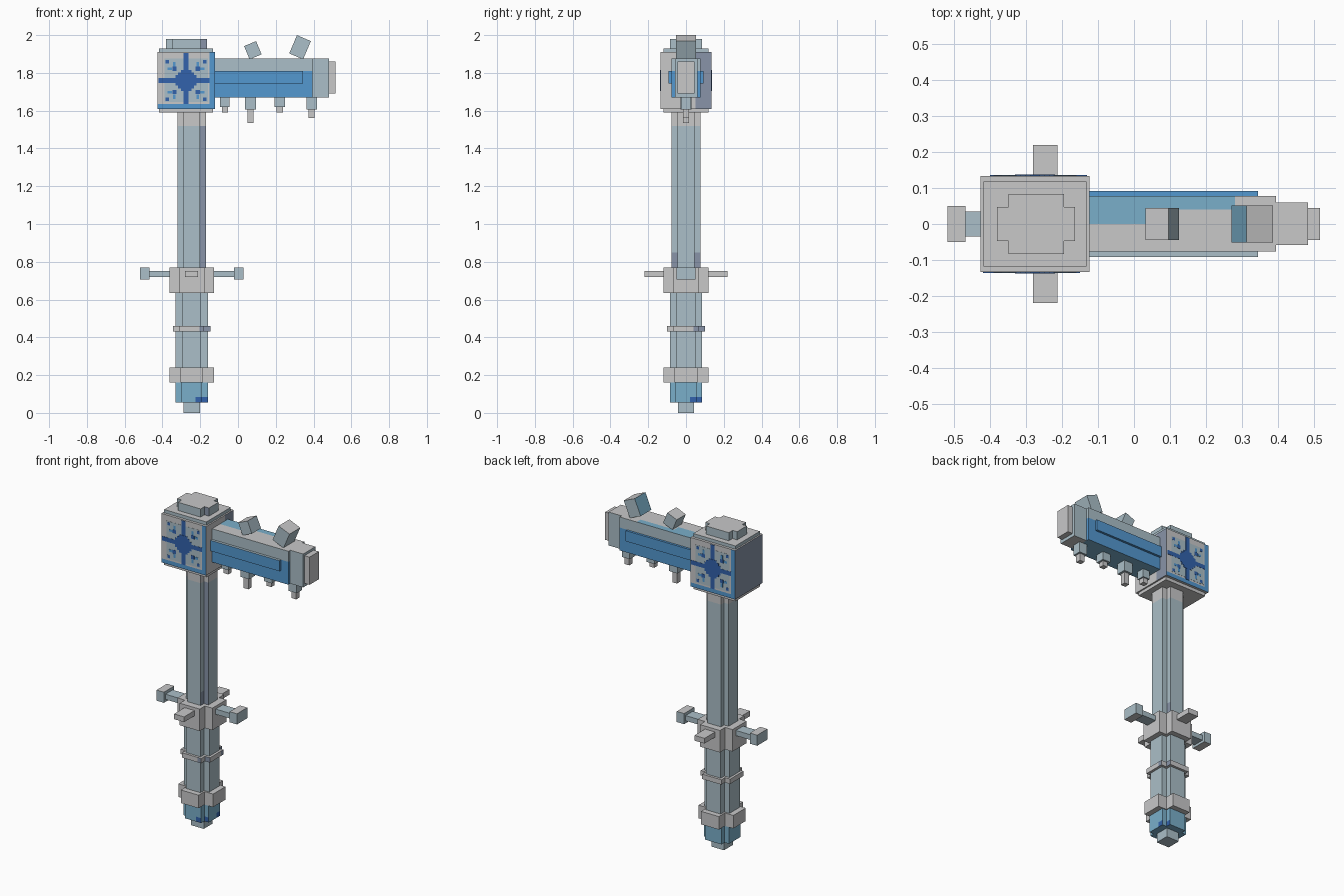
import bpy, bmesh, math
from mathutils import Matrix, Vector

if "Cube" in bpy.data.objects:
    bpy.data.objects.remove(bpy.data.objects["Cube"])


def material(name, rgb):
    lin = [(v / 255 / 12.92) if v < 11 else ((v / 255 + 0.055) / 1.055) ** 2.4 for v in rgb]
    m = bpy.data.materials.new(name)
    m.use_nodes = True
    m.diffuse_color = (*lin, 1)
    m.node_tree.nodes["Principled BSDF"].inputs["Base Color"].default_value = (*lin, 1)
    return m


MATS = [material("pale grey", (200, 200, 201)), material("steel blue", (171, 191, 200)),
        material("slate", (136, 148, 168)), material("light blue", (122, 175, 202)),
        material("mid blue", (84, 152, 208)), material("dark blue", (50, 98, 172))]
GREY, STEEL, SLATE, LIGHT, MID, DARK = range(6)
CX = -0.245   # shaft axis
HX = -0.275   # head centre


def finish(name, bm, colour, cuts=()):
    """Cut along axis planes, then colour by index or by rule(centre, normal)."""
    for axis, pos in cuts:
        n = Vector([float(i == "xyz".index(axis)) for i in range(3)])
        bmesh.ops.bisect_plane(bm, geom=bm.verts[:] + bm.edges[:] + bm.faces[:],
                               plane_co=n * pos, plane_no=n)
    bmesh.ops.recalc_face_normals(bm, faces=bm.faces[:])
    for f in bm.faces:
        f.material_index = colour(f.calc_center_median(), f.normal) if callable(colour) else colour
    me = bpy.data.meshes.new(name)
    bm.to_mesh(me)
    bm.free()
    for m in MATS:
        me.materials.append(m)
    ob = bpy.data.objects.new(name, me)
    bpy.context.collection.objects.link(ob)
    return ob


def box(name, x, y, z, colour, cuts=()):
    bm = bmesh.new()
    size = [b - a for a, b in (x, y, z)]
    mid = Vector([(a + b) / 2 for a, b in (x, y, z)])
    bmesh.ops.create_cube(bm, size=1, matrix=Matrix.Translation(mid) @ Matrix.Diagonal((*size, 1)))
    return finish(name, bm, colour, cuts)


def cross(name, cx, outer, inner, z, colour, cuts=()):
    """Prism with a plus-shaped section; outer and inner are (x, y) half widths."""
    (ox, oy), (ix, iy) = outer, inner
    bm = bmesh.new()
    quarter = [(ox, iy), (ix, iy), (ix, oy)]
    pts = (quarter + [(-a, b) for a, b in reversed(quarter)]
           + [(-a, -b) for a, b in quarter] + [(a, -b) for a, b in reversed(quarter)])
    face = bm.faces.new([bm.verts.new((cx + a, b, z[0])) for a, b in pts])
    ext = bmesh.ops.extrude_face_region(bm, geom=[face])
    bmesh.ops.translate(bm, vec=(0, 0, z[1] - z[0]),
                        verts=[v for v in ext["geom"] if isinstance(v, bmesh.types.BMVert)])
    return finish(name, bm, colour, cuts)


def column(name, half, core, z, colour, cuts=()):
    return cross(name, CX, (half, half), (core, core), z, colour, cuts)


# Colour rules
def trim(c, n):
    return SLATE if c.x > CX + 0.04 and n.y < -0.5 or c.y > 0.04 and n.x > 0.5 else GREY


def shaft_rule(c, n):
    if c.z > 1.52:
        return GREY
    if n.y < -0.5 and c.x > CX + 0.045:
        return SLATE
    if n.x > 0.5 and abs(c.y) > 0.045 and c.z < 0.85:
        return SLATE
    return STEEL


def pommel_rule(c, n):
    corner = c.z < 0.085 and (c.x > CX + 0.02 and n.y < -0.5 or c.y > 0.02 and n.x > 0.5)
    return DARK if corner else LIGHT


def head_rule(c, n):
    if abs(n.y) > 0.5:
        side = (c.x - HX) * -n.y
        return MID if side > 0.125 or c.z < 1.635 else GREY
    if n.x > 0.5:
        return SLATE if c.y > 0.05 else GREY
    return SLATE if n.x < -0.5 else GREY


def beam_rule(c, n):
    if n.z > 0.5:
        return LIGHT if c.y > 0.04 and c.x < 0.28 or c.y > 0 and c.x < 0.05 else GREY
    if n.z < -0.5:
        return LIGHT
    return MID if c.z < 1.81 else STEEL


def top_grey(c, n):
    return GREY if abs(n.z) > 0.5 else STEEL


# Handle, from the tip upward
box("pommel_tip", (CX - 0.043, CX + 0.043), (-0.043, 0.043), (0, 0.055), STEEL)
column("pommel", 0.085, 0.055, (0.055, 0.16), pommel_rule,
       [("z", 0.085), ("x", CX + 0.02), ("y", 0.02)])
column("pommel_collar", 0.118, 0.06, (0.16, 0.24), GREY)
column("grip", 0.085, 0.05, (0.24, 0.635), STEEL)
column("grip_ring", 0.1, 0.065, (0.43, 0.46), trim, [("x", CX + 0.04), ("y", 0.04)])
column("guard_collar", 0.118, 0.068, (0.635, 0.77), GREY)
column("shaft", 0.076, 0.045, (0.77, 1.59), shaft_rule, [("z", 1.52), ("z", 0.85)])

# Guard arms
for s, side in ((-1, "right"), (1, "left")):
    span = lambda a, b: tuple(sorted((CX + s * a, CX + s * b)))
    box(f"{side}_guard_arm", span(0.11, 0.23), (-0.035, 0.035), (0.72, 0.752), STEEL)
    box(f"{side}_guard_end", span(0.223, 0.273), (-0.05, 0.05), (0.705, 0.77), top_grey)
    box(("front" if s < 0 else "back") + "_guard_arm", (CX - 0.035, CX + 0.033),
        tuple(sorted((s * 0.11, s * 0.22))), (0.72, 0.752), GREY)

# Head block with stepped plates
box("head", (HX - 0.152, HX + 0.152), (-0.134, 0.134), (1.61, 1.91), head_rule,
    [("z", 1.635), ("x", HX - 0.125), ("x", HX + 0.125), ("y", 0.05)])
for name, z, col in (("head_top_plate", (1.91, 1.93), top_grey), ("head_bottom_plate", (1.59, 1.61), GREY)):
    box(name, (HX - 0.143, HX + 0.143), (-0.118, 0.118), z, col)
cross("head_cap", HX + 0.003, (0.108, 0.084), (0.077, 0.047), (1.93, 1.98),
      lambda c, n: GREY if n.z > 0.5 else (SLATE if n.y < -0.5 and c.x > HX + 0.05 else STEEL))

# Star emblems on the front and back of the head: thin plates, fourfold pattern
for face, s in (("front", -1), ("back", 1)):
    def plate(name, u, w, half_u, half_w, colour, lift):
        x, z, y = HX - s * u, 1.76 + w, s * (0.134 + lift)
        box(f"{face}_{name}", (x - half_u, x + half_u), tuple(sorted((s * 0.13, y))),
            (z - half_w, z + half_w), colour)

    plate("emblem_panel", 0, 0, 0.115, 0.115, STEEL, 0.001)
    plate("star_bar_upright", 0, 0.01, 0.013, 0.135, DARK, 0.002)
    plate("star_bar_level", -0.01, 0, 0.135, 0.013, DARK, 0.002)
    plate("star_core_wide", 0, 0, 0.055, 0.028, DARK, 0.003)
    plate("star_core_tall", 0, 0, 0.028, 0.055, DARK, 0.003)
    plate("star_core", 0, 0, 0.042, 0.042, DARK, 0.003)
    for a in (-1, 1):
        for b in (-1, 1):
            plate("star_dot", a * 0.062, b * 0.062, 0.011, 0.011, DARK, 0.002)
            plate("star_tip", a * 0.1, b * 0.1, 0.009, 0.009, DARK, 0.002)
            plate("star_barb_outer", a * 0.086, b * 0.062, 0.012, 0.007, MID, 0.002)
            plate("star_barb_upper", a * 0.062, b * 0.086, 0.007, 0.012, MID, 0.002)

# Beam with side rails and stepped end
box("beam", (-0.123, 0.395), (-0.076, 0.078), (1.67, 1.875), beam_rule,
    [("z", 1.81), ("x", 0.05), ("x", 0.28), ("y", 0), ("y", 0.04)])
for s, side in ((-1, "front"), (1, "back")):
    box(f"{side}_rail", (-0.123, 0.345), tuple(sorted((s * 0.07, s * 0.092))), (1.745, 1.81),
        lambda c, n: STEEL if n.z > 0.5 and c.y < 0 else MID)
box("beam_end", (0.395, 0.483), (-0.058, 0.06), (1.67, 1.875), top_grey)
box("beam_end_cap", (0.483, 0.517), (-0.045, 0.045), (1.69, 1.86), GREY)

# Pegs hanging below the beam
for i, (x, half, z_step, z_tip) in enumerate(((-0.07, 0.024, 1.62, 1.59), (0.066, 0.029, 1.605, 1.535),
                                              (0.221, 0.027, 1.62, 1.59), (0.39, 0.027, 1.605, 1.56))):
    box(f"peg_{i + 1}", (x - half, x + half), (-half, half), (z_step, 1.67), STEEL)
    box(f"peg_tip_{i + 1}", (x - 0.016, x + 0.016), (-0.016, 0.016), (z_tip, z_step), GREY)

# Tilted teeth on top of the beam, hung from their top centres
for name, x, z, w, depth, length, tilt, left in (
        ("inner_tooth", 0.064, 1.955, 0.069, 0.044, 0.076, -22.6, STEEL),
        ("outer_tooth", 0.349, 1.984, 0.08, 0.052, 0.105, 23, LIGHT)):
    tooth = box(name, (-w / 2, w / 2), (-depth, depth), (-length, 0),
                lambda c, n: GREY if n.z > 0.5 else (left if n.x < -0.5 else STEEL))
    tooth.location = (x, 0, z)
    tooth.rotation_euler.y = math.radians(tilt)
